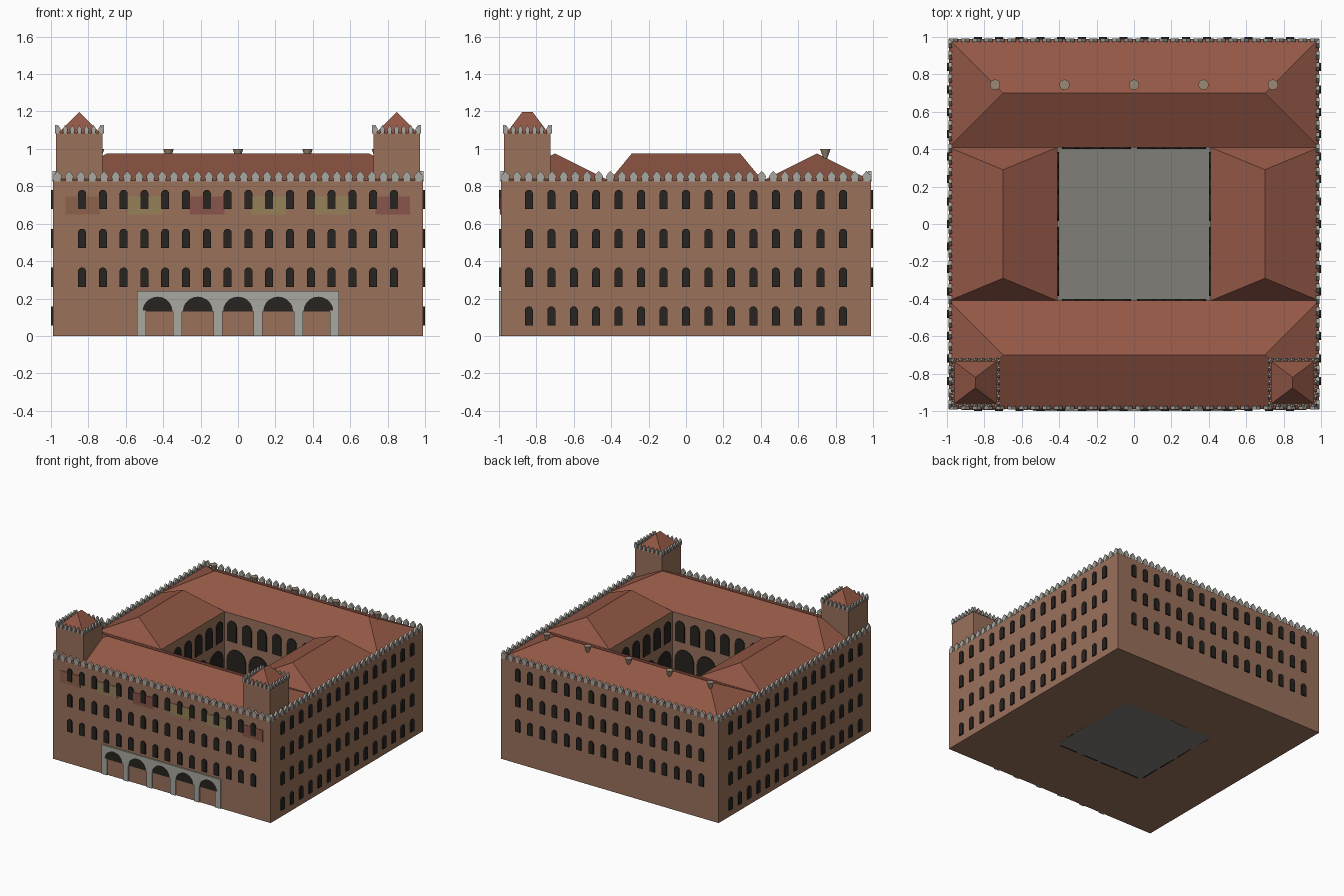
import bpy, bmesh, math
from mathutils import Matrix, Vector

if "Cube" in bpy.data.objects:
    bpy.data.objects.remove(bpy.data.objects["Cube"])


def mat(name, col):
    m = bpy.data.materials.new(name)
    m.diffuse_color = (*col, 1)
    m.use_nodes = True
    m.node_tree.nodes["Principled BSDF"].inputs["Base Color"].default_value = m.diffuse_color
    return m


BRICK = mat("brick", (0.32, 0.165, 0.105))
TILE = mat("roof_tile", (0.29, 0.095, 0.06))
DARK = mat("dark_opening", (0.02, 0.017, 0.014))
STONE = mat("pale_stone", (0.40, 0.39, 0.35))
PAVING = mat("paving", (0.22, 0.21, 0.185))
POT = mat("chimney_clay", (0.33, 0.25, 0.18))


def finish(name, bm, material):
    bmesh.ops.recalc_face_normals(bm, faces=bm.faces)
    me = bpy.data.meshes.new(name)
    bm.to_mesh(me)
    bm.free()
    me.materials.append(material)
    ob = bpy.data.objects.new(name, me)
    bpy.context.collection.objects.link(ob)
    return ob


def box(bm, x0, x1, y0, y1, z0, z1):
    size = Matrix.Diagonal((x1 - x0, y1 - y0, z1 - z0, 1))
    mid = Matrix.Translation(((x0 + x1) / 2, (y0 + y1) / 2, (z0 + z1) / 2))
    bmesh.ops.create_cube(bm, size=1, matrix=mid @ size)


def prism(bm, pts, m, depth):
    """Profile in local x/z, given thickness along local y."""
    a = [bm.verts.new(m @ Vector((x, -depth / 2, z))) for x, z in pts]
    b = [bm.verts.new(m @ Vector((x, depth / 2, z))) for x, z in pts]
    bm.faces.new(a)
    bm.faces.new(b[::-1])
    for i in range(len(a)):
        j = (i + 1) % len(a)
        bm.faces.new((a[i], b[i], b[j], a[j]))


def facade(k, dist):
    """Frame of side k: 0 front, 1 right, 2 back, 3 left."""
    return Matrix.Rotation(k * math.pi / 2, 4, 'Z') @ Matrix.Translation((0, -dist, 0))


def arch(u, w, z0, z1, n=8):
    r = w / 2
    top = [(u + r * math.cos(math.pi * i / n), z1 - r + r * math.sin(math.pi * i / n))
           for i in range(n + 1)]
    return [(u - r, z0), (u + r, z0)] + top if z1 - r > z0 + 1e-4 else top


def spread(n, half):
    return [-half + 2 * half * i / (n - 1) for i in range(n)]


def hip(bm, x0, x1, y0, y1, z0, z1, r0, r1):
    v = [bm.verts.new(p) for p in ((x0, y0, z0), (x1, y0, z0), (x1, y1, z0), (x0, y1, z0))]
    a, b = bm.verts.new((*r0, z1)), bm.verts.new((*r1, z1))
    bm.faces.new(v[::-1])
    if abs(r1[0] - r0[0]) > abs(r1[1] - r0[1]):      # ridge along x
        fs = [(v[0], v[1], b, a), (v[2], v[3], a, b), (v[3], v[0], a), (v[1], v[2], b)]
    else:                                            # ridge along y
        fs = [(v[1], v[2], b, a), (v[3], v[0], a, b), (v[0], v[1], a), (v[2], v[3], b)]
    for f in fs:
        bm.faces.new(f)


W, C, H, R = 0.99, 0.41, 0.83, 0.975    # outer half, court half, eaves, ridge

# four wings and their hipped roofs
wings = {"front_wing": (-W, W, -W, -C), "back_wing": (-W, W, C, W),
         "left_wing": (-W, -C, -C, C), "right_wing": (C, W, -C, C)}
for name, (x0, x1, y0, y1) in wings.items():
    bm = bmesh.new()
    box(bm, x0, x1, y0, y1, 0, H)
    finish(name, bm, BRICK)
    bm = bmesh.new()
    cx, cy = (x0 + x1) / 2, (y0 + y1) / 2
    ends = ((-0.7, cy), (0.7, cy)) if cx == 0 else ((cx, -0.29), (cx, 0.29))
    hip(bm, x0, x1, y0, y1, H, R, *ends)
    finish(name + "_roof", bm, TILE)

# courtyard paving
bm = bmesh.new()
box(bm, -C, C, -C, C, 0, 0.012)
finish("courtyard_floor", bm, PAVING)

# arched windows on the outer walls
bm = bmesh.new()
for k in range(4):
    us = spread(15, 0.84) if k % 2 else spread(16, 0.834)
    rows = (0.055, 0.263, 0.47, 0.678)
    for z in rows if k % 2 else rows[1:]:
        for u in us:
            prism(bm, arch(u, 0.043, z, z + 0.103), facade(k, W), 0.02)
finish("outer_windows", bm, DARK)

# courtyard arcade and upper windows
bm = bmesh.new()
for k in range(4):
    m = facade(k, C)
    for u in spread(4, 0.3):
        prism(bm, arch(u, 0.17, 0, 0.54, 10), m, 0.016)
    for u in spread(6, 0.34):
        prism(bm, arch(u, 0.085, 0.6, 0.77), m, 0.016)
finish("courtyard_arches", bm, DARK)

# front loggia: stone arcade with dark arch heads
front = facade(0, W)
bays = spread(5, 0.43)
bm = bmesh.new()
edge = [(-0.54, 0.24), (-0.54, 0.13)]
for u in bays:
    edge += [(u - x, 0.13 + z) for x, z in
             ((0.08 * math.cos(math.pi * i / 10), 0.08 * math.sin(math.pi * i / 10))
              for i in range(11))]
edge += [(0.54, 0.13), (0.54, 0.24)]
prism(bm, edge, front, 0.02)
for u in spread(6, 0.5375):
    c = max(-0.515, min(0.515, u))
    box(bm, c - 0.024, c + 0.024, -1.0, -0.975, 0, 0.135)
finish("loggia_arcade", bm, STONE)
bm = bmesh.new()
for u in bays:
    prism(bm, arch(u, 0.16, 0.13, 0.21, 10), front, 0.01)
finish("loggia_openings", bm, DARK)

# faded fresco panels on the front
tints = ((0.27, 0.12, 0.07), (0.30, 0.22, 0.10), (0.25, 0.09, 0.07))
for i, u in enumerate((-0.83, -0.495, -0.165, 0.165, 0.5, 0.828)):
    bm = bmesh.new()
    box(bm, u - 0.092, u + 0.092, -W - 0.004, -W + 0.004, 0.65, 0.745)
    finish(f"fresco_panel_{i + 1}", bm, mat(f"fresco_{i + 1}", tints[(i if i < 3 else i - 3 if i > 4 else 4 - i) % 3] if i != 4 else tints[1]))


# pointed merlons
def merlon(bm, m, u, z, w, h, d):
    a = w / 2
    prism(bm, [(u - a * .7, z), (u + a * .7, z), (u + a, z + h * .45), (u + a * .85, z + h * .6),
               (u, z + h), (u - a * .85, z + h * .6), (u - a, z + h * .45)], m, d)


bm = bmesh.new()
for k in range(4):
    for u in spread(32, 0.965):
        merlon(bm, facade(k, W - 0.008), u, H - 0.003, 0.046, 0.056, 0.018)
finish("wall_merlons", bm, STONE)

# corner towers on the front
for side, label in ((-1, "left"), (1, "right")):
    cx, cy, h = side * 0.848, -0.848, 0.124
    bm = bmesh.new()
    box(bm, cx - h, cx + h, cy - h, cy + h, H - 0.02, 1.085)
    finish(f"{label}_tower", bm, BRICK)
    bm = bmesh.new()
    q = h - 0.012
    hip(bm, cx - q, cx + q, cy - q, cy + q, 1.085, 1.197, (cx, cy - 0.028), (cx, cy + 0.028))
    finish(f"{label}_tower_roof", bm, TILE)
    bm = bmesh.new()
    for k in range(4):
        m = Matrix.Translation((cx, cy, 0)) @ facade(k, h)
        for u in spread(7, h - 0.01):
            merlon(bm, m, u, 1.083, 0.026, 0.045, 0.014)
    finish(f"{label}_tower_merlons", bm, STONE)

# flared chimney pots on the back roof
bm = bmesh.new()
for x in spread(5, 0.743):
    bmesh.ops.create_cone(bm, cap_ends=True, segments=12, radius1=0.009, radius2=0.028,
                          depth=0.055, matrix=Matrix.Translation((x, 0.745, 0.972)))
finish("chimney_pots", bm, POT)
